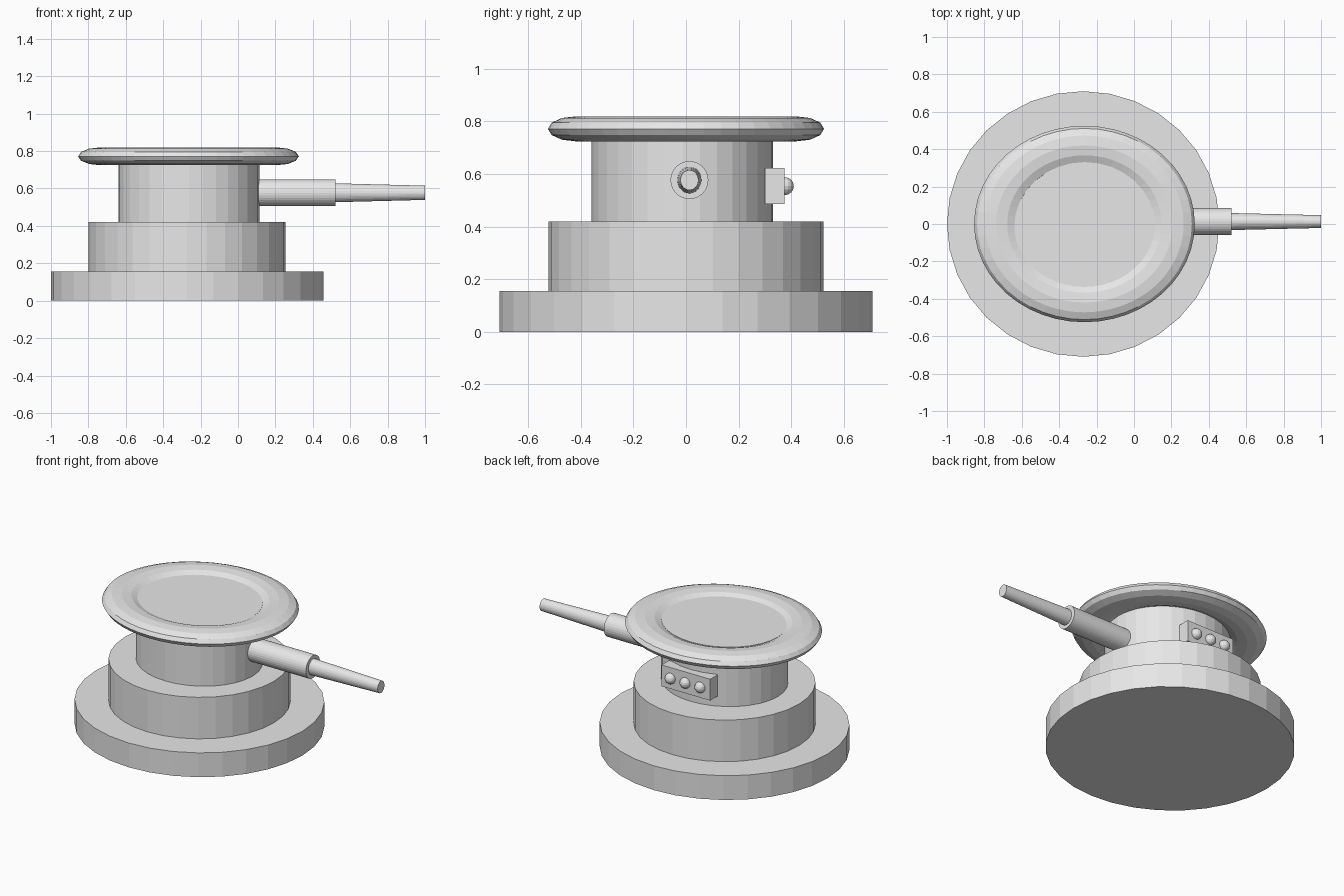
import bpy
import bmesh
from math import pi
from mathutils import Matrix, Vector

cube = bpy.data.objects.get("Cube")
if cube:
    bpy.data.objects.remove(cube, do_unlink=True)

# Single plain grey material
grey = bpy.data.materials.new("plain_grey")
grey.use_nodes = True
grey.diffuse_color = (0.8, 0.8, 0.8, 1)
grey.node_tree.nodes["Principled BSDF"].inputs["Base Color"].default_value = (0.8, 0.8, 0.8, 1)

CX = -0.27  # centre of the round body


def add_object(name, bm):
    mesh = bpy.data.meshes.new(name)
    bm.to_mesh(mesh)
    bm.free()
    mesh.materials.append(grey)
    obj = bpy.data.objects.new(name, mesh)
    bpy.context.collection.objects.link(obj)
    return obj


def drum(name, centre, rx, ry, z0, z1):
    """Upright elliptical cylinder."""
    bm = bmesh.new()
    bmesh.ops.create_cone(bm, cap_ends=True, segments=32, radius1=1, radius2=1, depth=1)
    bmesh.ops.scale(bm, vec=(rx, ry, z1 - z0), verts=bm.verts)
    bmesh.ops.translate(bm, vec=(centre[0], centre[1], (z0 + z1) / 2), verts=bm.verts)
    return add_object(name, bm)


def rod(name, x0, x1, r0, r1, flatten=1.0):
    """Cone frustum lying along +x."""
    bm = bmesh.new()
    bmesh.ops.create_cone(bm, cap_ends=True, segments=32, radius1=r0, radius2=r1, depth=x1 - x0)
    bmesh.ops.rotate(bm, matrix=Matrix.Rotation(pi / 2, 3, 'Y'), verts=bm.verts)
    bmesh.ops.scale(bm, vec=(1, flatten, 1), verts=bm.verts)
    bmesh.ops.translate(bm, vec=((x0 + x1) / 2, 0.013, 0.577), verts=bm.verts)
    return add_object(name, bm)


# Stacked round body
drum("base", (CX - 0.002, 0), 0.728, 0.71, 0, 0.155)
drum("lower_drum", (CX - 0.002, 0), 0.527, 0.523, 0.155, 0.42)
drum("upper_drum", (CX + 0.007, -0.014), 0.377, 0.345, 0.42, 0.799)

# Flattened ring rim: a twelve-sided section spun around the axis
bm = bmesh.new()
bmesh.ops.create_circle(bm, segments=12, radius=0.25)
bmesh.ops.rotate(bm, matrix=Matrix.Rotation(pi / 2, 3, 'X'), verts=bm.verts)
bmesh.ops.translate(bm, vec=(1, 0, 0), verts=bm.verts)
bmesh.ops.spin(bm, geom=bm.verts[:] + bm.edges[:], cent=(0, 0, 0), axis=(0, 0, 1),
               angle=2 * pi, steps=48, use_merge=True)
bmesh.ops.remove_doubles(bm, verts=bm.verts, dist=0.001)
bmesh.ops.recalc_face_normals(bm, faces=bm.faces)
bmesh.ops.scale(bm, vec=(0.472, 0.42, 0.19), verts=bm.verts)
bmesh.ops.translate(bm, vec=(CX + 0.005, 0, 0.772), verts=bm.verts)
add_object("rim", bm)

# Side barrel and tapered nozzle
rod("barrel", 0.05, 0.52, 0.072, 0.072)
rod("nozzle", 0.5, 1.0, 0.051, 0.038, 0.9)

# Rear panel with three round buttons
bm = bmesh.new()
bmesh.ops.create_cube(bm, size=1)
bmesh.ops.scale(bm, vec=(0.343, 0.075, 0.136), verts=bm.verts)
bmesh.ops.translate(bm, vec=(-0.262, 0.338, 0.555), verts=bm.verts)
add_object("rear_panel", bm)

for i, side in enumerate(("left", "middle", "right")):
    bm = bmesh.new()
    bmesh.ops.create_uvsphere(bm, u_segments=16, v_segments=8, radius=0.034)
    bmesh.ops.translate(bm, vec=Vector((-0.154 - 0.105 * i, 0.376, 0.554)), verts=bm.verts)
    add_object(side + "_button", bm)
